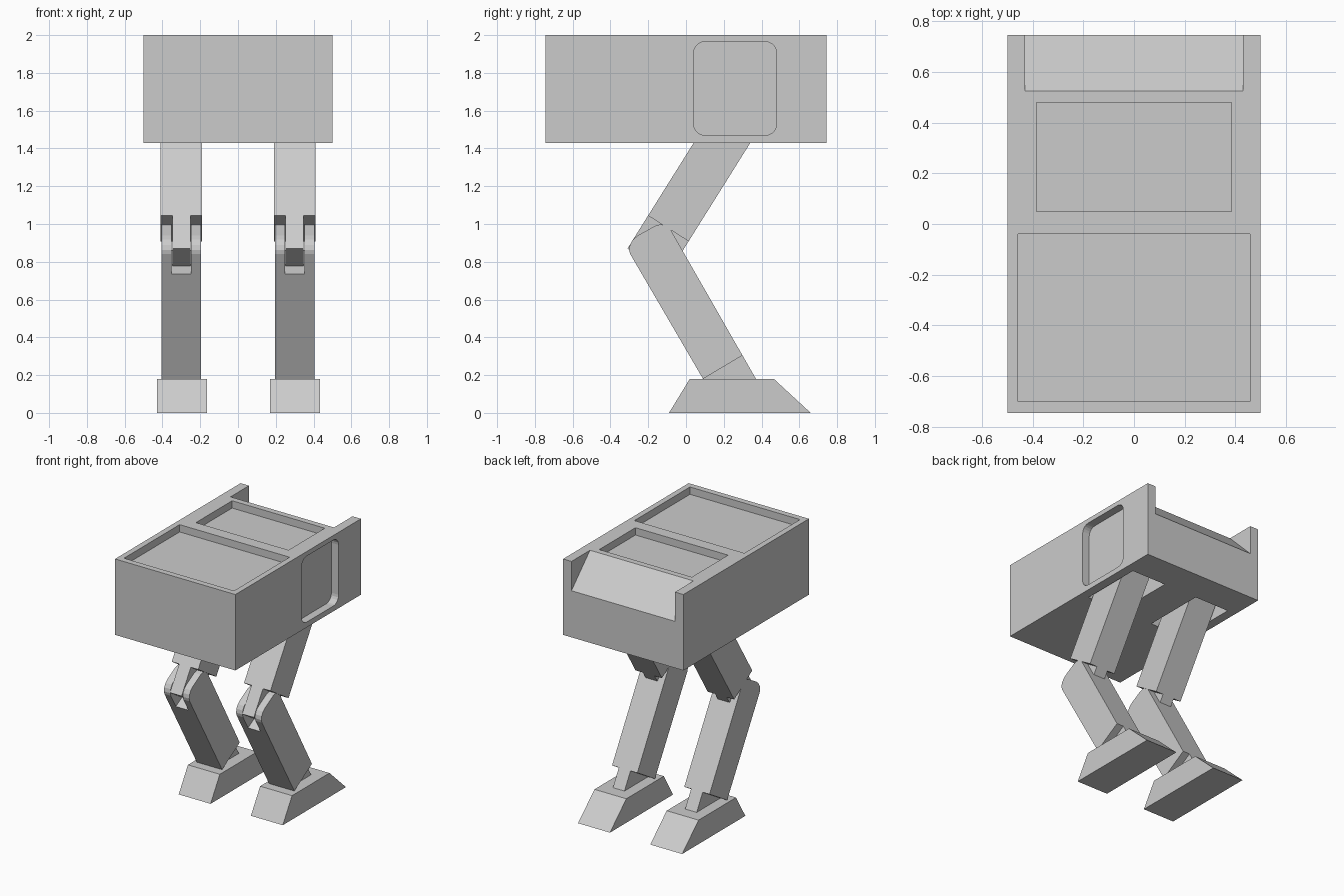
import bpy, bmesh
from math import cos, sin, pi

if "Cube" in bpy.data.objects:
    bpy.data.objects.remove(bpy.data.objects["Cube"])


def prism(name, profile, x0, x1):
    """Extrude a (y, z) outline along x."""
    bm = bmesh.new()
    face = bm.faces.new([bm.verts.new((x0, y, z)) for y, z in profile])
    ext = bmesh.ops.extrude_face_region(bm, geom=[face])
    moved = [v for v in ext["geom"] if isinstance(v, bmesh.types.BMVert)]
    bmesh.ops.translate(bm, verts=moved, vec=(x1 - x0, 0, 0))
    bmesh.ops.recalc_face_normals(bm, faces=bm.faces)
    mesh = bpy.data.meshes.new(name)
    bm.to_mesh(mesh)
    bm.free()
    ob = bpy.data.objects.new(name, mesh)
    bpy.context.collection.objects.link(ob)
    return ob


def rect(y0, y1, z0, z1):
    return [(y0, z0), (y1, z0), (y1, z1), (y0, z1)]


def cut(ob, profile, x0, x1):
    """Subtract a prism from an object and apply it."""
    tool = prism("cutter", profile, x0, x1)
    tool.hide_render = True
    mod = ob.modifiers.new("cut", 'BOOLEAN')
    mod.operation, mod.solver, mod.object = 'DIFFERENCE', 'EXACT', tool
    deps = bpy.context.evaluated_depsgraph_get()
    mesh = bpy.data.meshes.new_from_object(ob.evaluated_get(deps))
    ob.modifiers.clear()
    ob.data = mesh
    bpy.data.objects.remove(tool)


def rounded_rect(y0, y1, z0, z1, r, n=5):
    pts = []
    for i, (y, z) in enumerate([(y1 - r, z1 - r), (y0 + r, z1 - r),
                                (y0 + r, z0 + r), (y1 - r, z0 + r)]):
        for k in range(n + 1):
            a = pi / 2 * (i + k / n)
            pts.append((y + r * cos(a), z + r * sin(a)))
    return pts


# Hull with roof recesses, sloped rear cut-out, side door recess
body = prism("body", rect(-0.745, 0.745, 1.43, 2.0), -0.5, 0.5)
cut(body, rect(-0.70, -0.04, 1.945, 2.1), -0.457, 0.457)
cut(body, rect(0.05, 0.48, 1.945, 2.1), -0.385, 0.385)
cut(body, [(0.525, 2.0), (0.525, 2.1), (0.9, 2.1), (0.9, 1.78), (0.745, 1.78)],
    -0.43, 0.43)
cut(body, rounded_rect(0.04, 0.48, 1.47, 1.965, 0.06), 0.44, 0.6)

for side, s in (("left", -1), ("right", 1)):
    c = 0.3 * s

    # Hip socket in the hull floor
    x0, x1 = sorted((0.14 * s, 0.43 * s))
    cut(body, rect(0.02, 0.50, 1.3, 1.58), x0, x1)

    # Thigh: slanted bar ending in a narrow knee tongue
    thigh = prism(side + "_thigh",
                  [(0.138, 1.585), (0.438, 1.585), (-0.095, 0.735), (-0.31, 0.87)],
                  c - 0.11, c + 0.11)
    notch = [(-0.285, 1.098), (0.09, 0.86), (-0.10, 0.55), (-0.50, 0.80)]
    for a, b in ((-0.2, -0.048), (0.048, 0.2)):
        cut(thigh, notch, c + a, c + b)

    # Shin: rounded fork at the knee, narrow tongue at the ankle
    shin = prism(side + "_shin",
                 [(0.096, 0.17), (0.376, 0.17), (-0.085, 0.975), (-0.105, 0.99),
                  (-0.135, 0.998), (-0.165, 0.99), (-0.255, 0.939), (-0.281, 0.918),
                  (-0.297, 0.89), (-0.301, 0.862), (-0.295, 0.84)],
                 c - 0.105, c + 0.105)
    fork = [(-0.407, 0.635), (0.149, 0.96), (0.0, 1.25), (-0.60, 0.90)]
    cut(shin, fork, c - 0.052, c + 0.052)
    ankle = [(-0.085, 0.076), (0.45, 0.394), (0.60, 0.10), (0.1, -0.1)]
    for a, b in ((-0.2, -0.048), (0.048, 0.2)):
        cut(shin, ankle, c + a, c + b)

    # Foot wedge
    prism(side + "_foot", [(-0.09, 0), (0.66, 0), (0.465, 0.18), (0.02, 0.18)],
          c + 0.005 - 0.135, c + 0.005 + 0.13)
